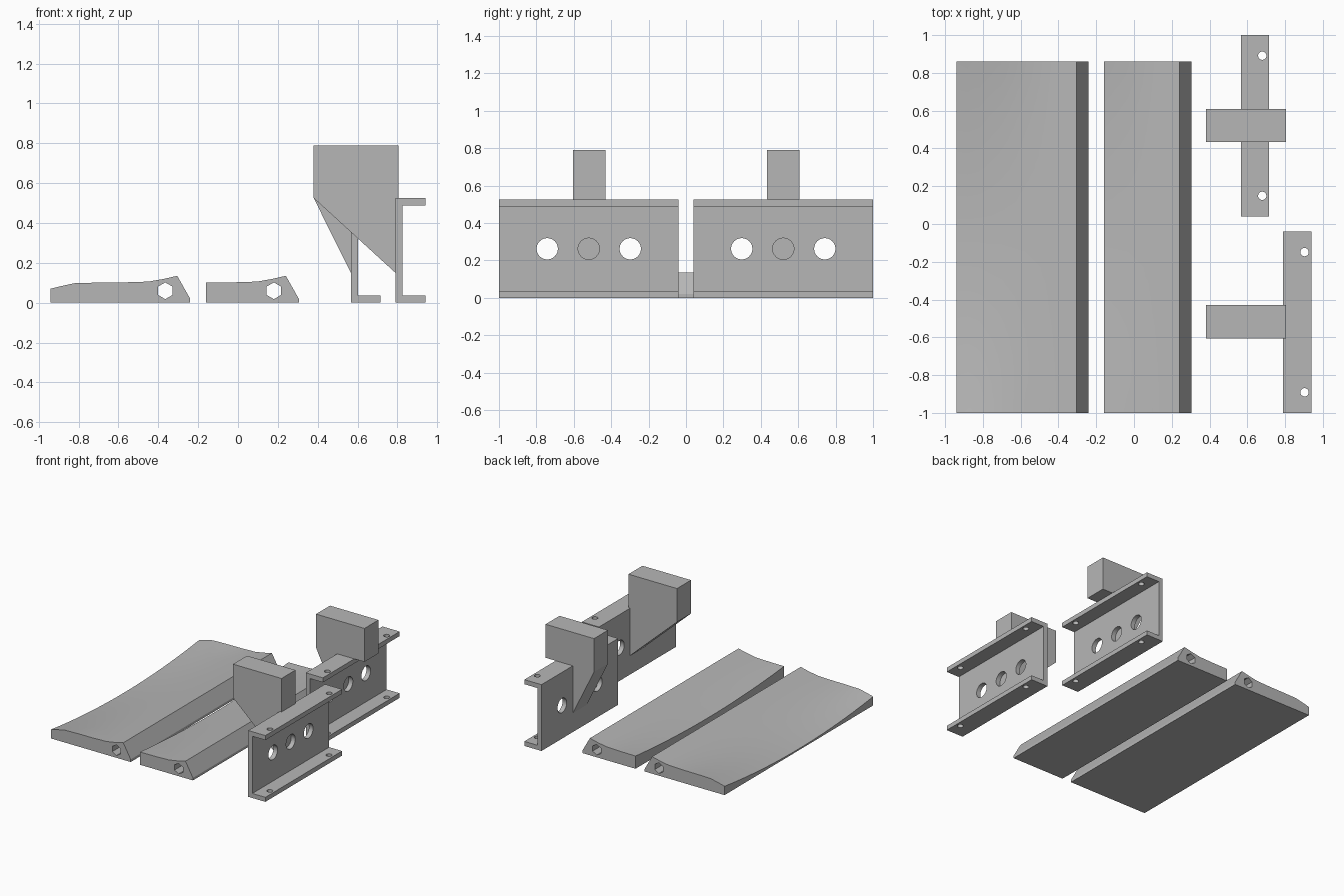
import bpy, bmesh, math

if "Cube" in bpy.data.objects:
    bpy.data.objects.remove(bpy.data.objects["Cube"], do_unlink=True)

# One plain grey for everything
grey = bpy.data.materials.new("plain grey")
grey.use_nodes = True
grey.diffuse_color = (0.47, 0.47, 0.47, 1)
grey.node_tree.nodes["Principled BSDF"].inputs["Base Color"].default_value = grey.diffuse_color


def loft(name, sections):
    """Join equal-length rings of points into a closed solid."""
    bm = bmesh.new()
    rings = [[bm.verts.new(p) for p in ring] for ring in sections]
    n = len(rings[0])
    for a, b in zip(rings, rings[1:]):
        for i in range(n):
            j = (i + 1) % n
            bm.faces.new((a[i], a[j], b[j], b[i]))
    bm.faces.new(rings[0])
    bm.faces.new(rings[-1])
    bmesh.ops.recalc_face_normals(bm, faces=bm.faces)
    mesh = bpy.data.meshes.new(name)
    bm.to_mesh(mesh)
    bm.free()
    mesh.materials.append(grey)
    obj = bpy.data.objects.new(name, mesh)
    bpy.context.collection.objects.link(obj)
    return obj


def extrude(name, profile, y0, y1):
    return loft(name, [[(x, y, z) for x, z in profile] for y in (y0, y1)])


def drill(obj, centre, radius, length, axis, sides=32):
    """Cut a straight hole along the given axis."""
    rot = {"x": (0, math.pi / 2, 0), "y": (math.pi / 2, 0, 0), "z": (0, 0, 0)}[axis]
    bpy.ops.mesh.primitive_cylinder_add(vertices=sides, radius=radius, depth=length,
                                        location=centre, rotation=rot)
    cutter = bpy.context.object
    cutter.hide_render = True
    cutter.data.materials.append(grey)
    mod = obj.modifiers.new("hole", "BOOLEAN")
    mod.operation, mod.solver, mod.object = "DIFFERENCE", "EXACT", cutter
    activate(obj)
    bpy.ops.object.modifier_apply(modifier=mod.name)
    bpy.data.objects.remove(cutter, do_unlink=True)


def activate(obj):
    bpy.ops.object.select_all(action="DESELECT")
    obj.select_set(True)
    bpy.context.view_layer.objects.active = obj


def smooth(obj):
    activate(obj)
    bpy.ops.object.shade_smooth_by_angle(angle=math.radians(25))


# Long pedals: ridge on the right, top scooped between the two ends
CREST = [(0, 0.135), (0.07, 0.119), (0.145, 0.106), (0.27, 0.102), (0.4, 0.101),
         (0.515, 0.098), (0.575, 0.085), (0.635, 0.07)]


def pedal(name, ridge, width):
    crest = [p for p in CREST if p[0] <= width]
    rows = 24
    sections = []
    for r in range(rows + 1):
        t = 2 * r / rows - 1
        y = -0.07 + 0.93 * t
        ring = [(ridge + 0.065, y, 0), (ridge + 0.065, y, 0.02)]
        for d, z in crest:
            middle = min(z, 0.135 - 0.194 * d)
            ring.append((ridge - d, y, middle + (z - middle) * t * t))
        ring.append((ridge - crest[-1][0], y, 0))
        sections.append(ring)
    obj = loft(name, sections)
    # Hexagonal bore with a corner pointing up
    drill(obj, (ridge - 0.06, -0.07, 0.06), 0.042, 2.2, "y", 6)
    smooth(obj)


pedal("wide_pedal", -0.305, 0.635)
pedal("narrow_pedal", 0.24, 0.4)


# Channel brackets with lightening and screw holes
def channel(name, x, y0, y1):
    h, w, t = 0.525, 0.15, 0.036
    obj = extrude(name, [(x, 0), (x + w, 0), (x + w, t), (x + t, t),
                         (x + t, h - t), (x + w, h - t), (x + w, h), (x, h)], y0, y1)
    mid = (y0 + y1) / 2
    for side in (-1, 0, 1):
        drill(obj, (x, mid + side * 0.222, h / 2), 0.057, 0.2, "x")
    for side in (-1, 1):
        drill(obj, (x + 0.113, mid + side * 0.371, h / 2), 0.022, 1, "z")
    smooth(obj)


channel("front_bracket", 0.79, -1.0, -0.04)
channel("back_bracket", 0.566, 0.04, 1.0)


# Tapered arms behind each bracket, with a block resting on its top
def arm(name, x, y0, y1):
    extrude(name, [(0.38, 0.525), (0.38, 0.79), (0.805, 0.79),
                   (0.805, 0.525), (x, 0.525), (x, 0.15)], y0, y1)


arm("front_arm", 0.79, -0.605, -0.43)
arm("back_arm", 0.566, 0.433, 0.608)
